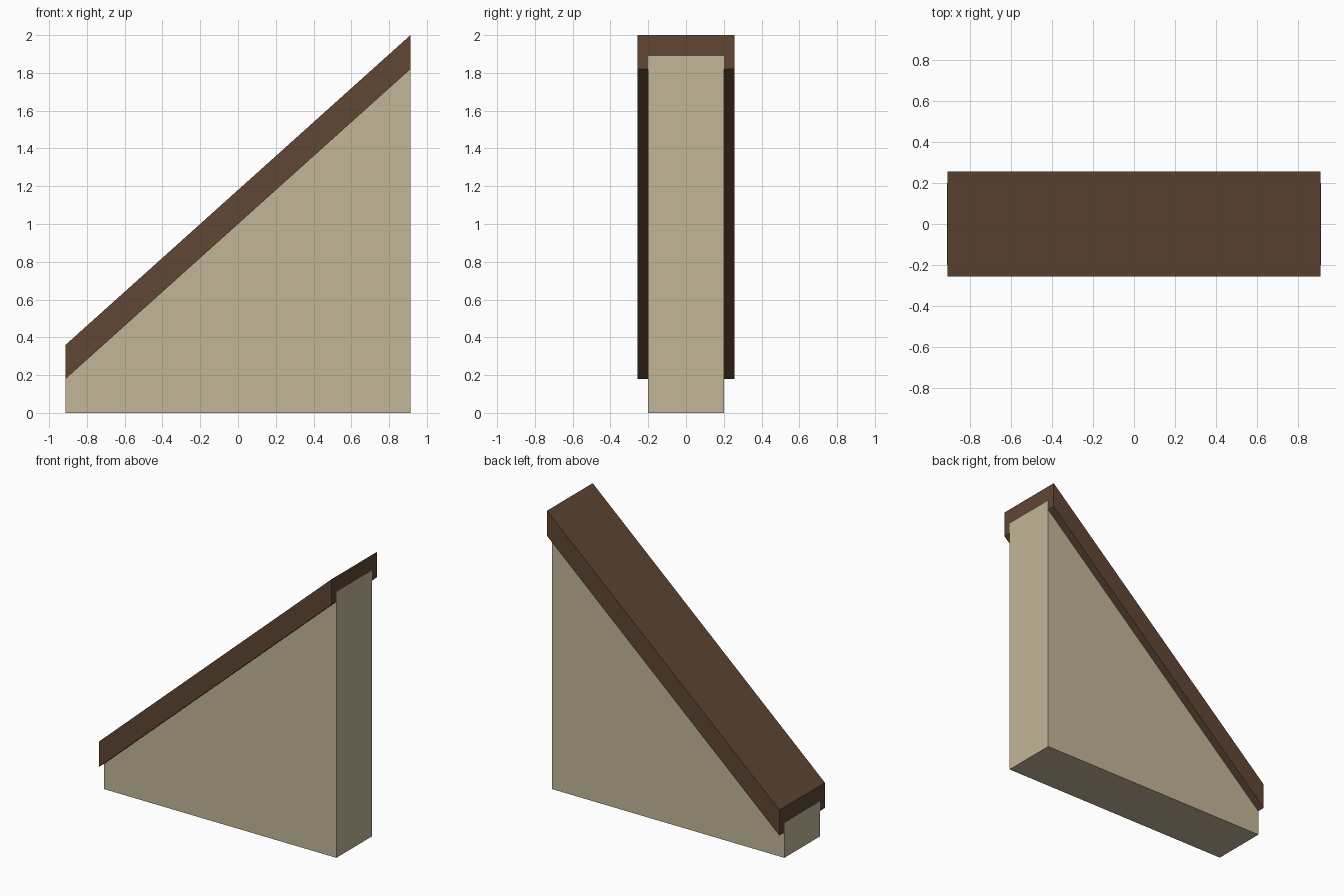
import bpy, bmesh

if "Cube" in bpy.data.objects:
    bpy.data.objects.remove(bpy.data.objects["Cube"])


def material(name, rgb):
    m = bpy.data.materials.new(name)
    m.diffuse_color = (*rgb, 1)
    m.use_nodes = True
    m.node_tree.nodes["Principled BSDF"].inputs["Base Color"].default_value = m.diffuse_color
    return m


def extrude_profile(name, points, half_width, mat):
    """Solid made from an (x, z) outline, extruded symmetrically along y."""
    bm = bmesh.new()
    face = bm.faces.new([bm.verts.new((x, -half_width, z)) for x, z in points])
    ext = bmesh.ops.extrude_face_region(bm, geom=[face])
    verts = [g for g in ext["geom"] if isinstance(g, bmesh.types.BMVert)]
    bmesh.ops.translate(bm, verts=verts, vec=(0, 2 * half_width, 0))
    bmesh.ops.recalc_face_normals(bm, faces=bm.faces)
    mesh = bpy.data.meshes.new(name)
    bm.to_mesh(mesh)
    bm.free()
    mesh.materials.append(mat)
    obj = bpy.data.objects.new(name, mesh)
    bpy.context.collection.objects.link(obj)
    return obj


plaster = material("plaster", (0.54, 0.47, 0.31))
wood = material("dark_wood", (0.115, 0.062, 0.034))

X = 0.913          # half length
LOW, HIGH = 0.18, 1.82   # underside of the rail at each end
RAIL = 0.18        # vertical rail depth

# Sloped wall, its top edge buried inside the rail
E = X + 0.0008
extrude_profile("stair_wall",
                [(-E, 0), (E, 0), (E, HIGH + 0.07), (-E, LOW + 0.07)],
                0.20, plaster)

# Wider sloped capping rail
extrude_profile("capping_rail",
                [(-X, LOW), (X, HIGH), (X, HIGH + RAIL), (-X, LOW + RAIL)],
                0.256, wood)
